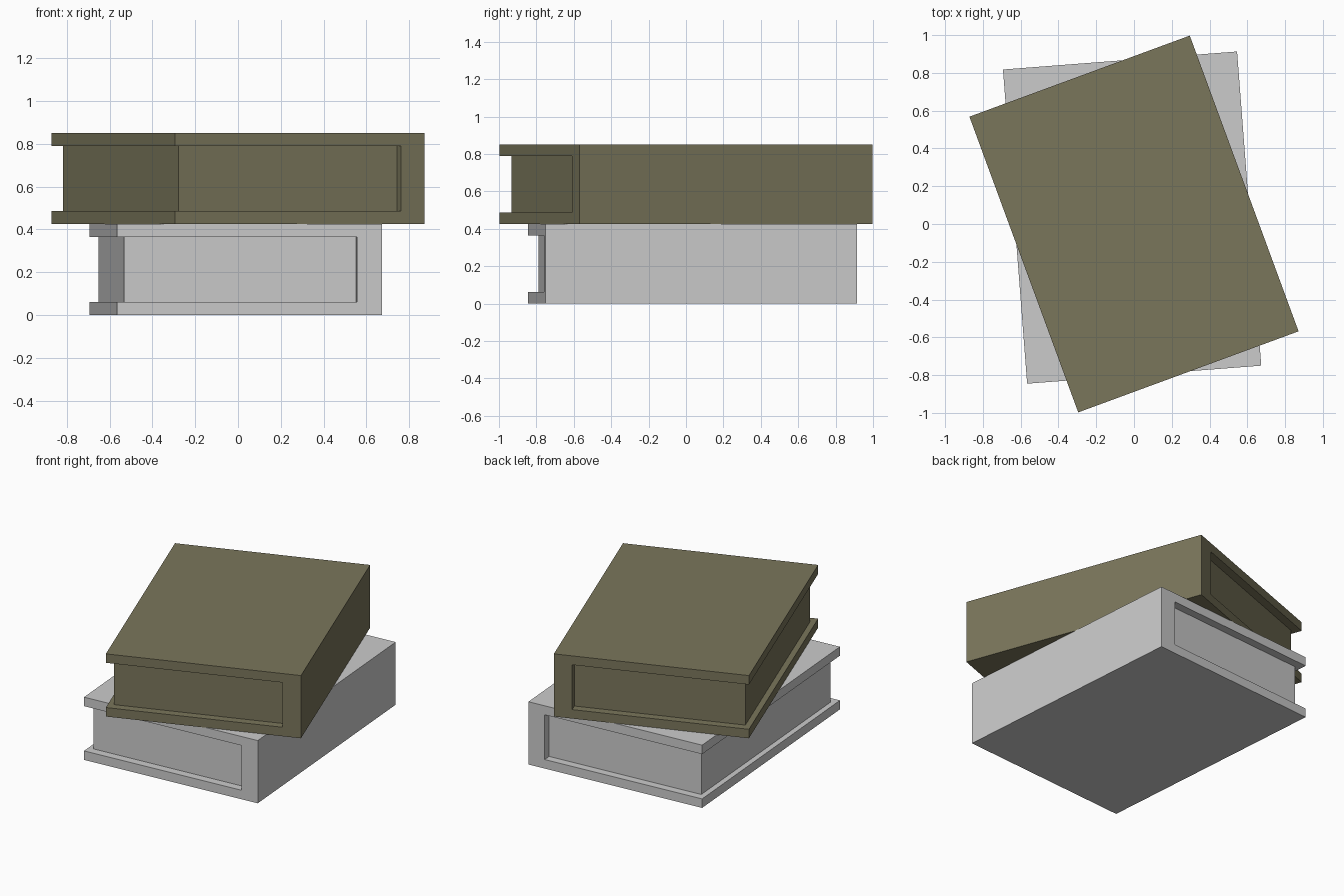
import bpy, bmesh, math

if "Cube" in bpy.data.objects:
    bpy.data.objects.remove(bpy.data.objects["Cube"])

W, L, H = 1.243, 1.668, 0.426   # book width, length, thickness
BOARD, SPINE = 0.061, 0.117     # cover board and spine thickness
FORE, END = 0.037, 0.054        # page inset at fore edge and at head/tail


def extrude_profile(name, profile, length, place, mat):
    """Extrude an XZ profile along y, centred on y = 0."""
    bm = bmesh.new()
    face = bm.faces.new([bm.verts.new((x, -length / 2, z)) for x, z in profile])
    ext = bmesh.ops.extrude_face_region(bm, geom=[face])
    verts = [g for g in ext["geom"] if isinstance(g, bmesh.types.BMVert)]
    bmesh.ops.translate(bm, verts=verts, vec=(0, length, 0))
    bmesh.ops.recalc_face_normals(bm, faces=bm.faces)
    mesh = bpy.data.meshes.new(name)
    bm.to_mesh(mesh)
    bm.free()
    obj = bpy.data.objects.new(name, mesh)
    bpy.context.collection.objects.link(obj)
    x, y, z, angle = place
    obj.location = (x, y, z)
    obj.rotation_euler.z = math.radians(angle)
    if mat:
        mesh.materials.append(mat)
    return obj


def book(name, place, mat=None):
    r, s = W / 2, W / 2 - SPINE
    # C-shaped cover: bottom board, spine, top board
    cover = [(-r, 0), (r, 0), (r, H), (-r, H),
             (-r, H - BOARD), (s, H - BOARD), (s, BOARD), (-r, BOARD)]
    extrude_profile(name + "_cover", cover, L, place, mat)
    # Page block set back from the cover edges
    p = -r + FORE
    pages = [(p, BOARD), (s, BOARD), (s, H - BOARD), (p, H - BOARD)]
    extrude_profile(name + "_pages", pages, L - 2 * END, place, mat)


olive = bpy.data.materials.new("olive")
olive.diffuse_color = (0.195, 0.18, 0.105, 1)
olive.use_nodes = True
olive.node_tree.nodes["Principled BSDF"].inputs["Base Color"].default_value = olive.diffuse_color

book("lower_book", (-0.01, 0.034, 0, 4.4))
book("upper_book", (0, 0, H - 0.001, 20.2), olive)
